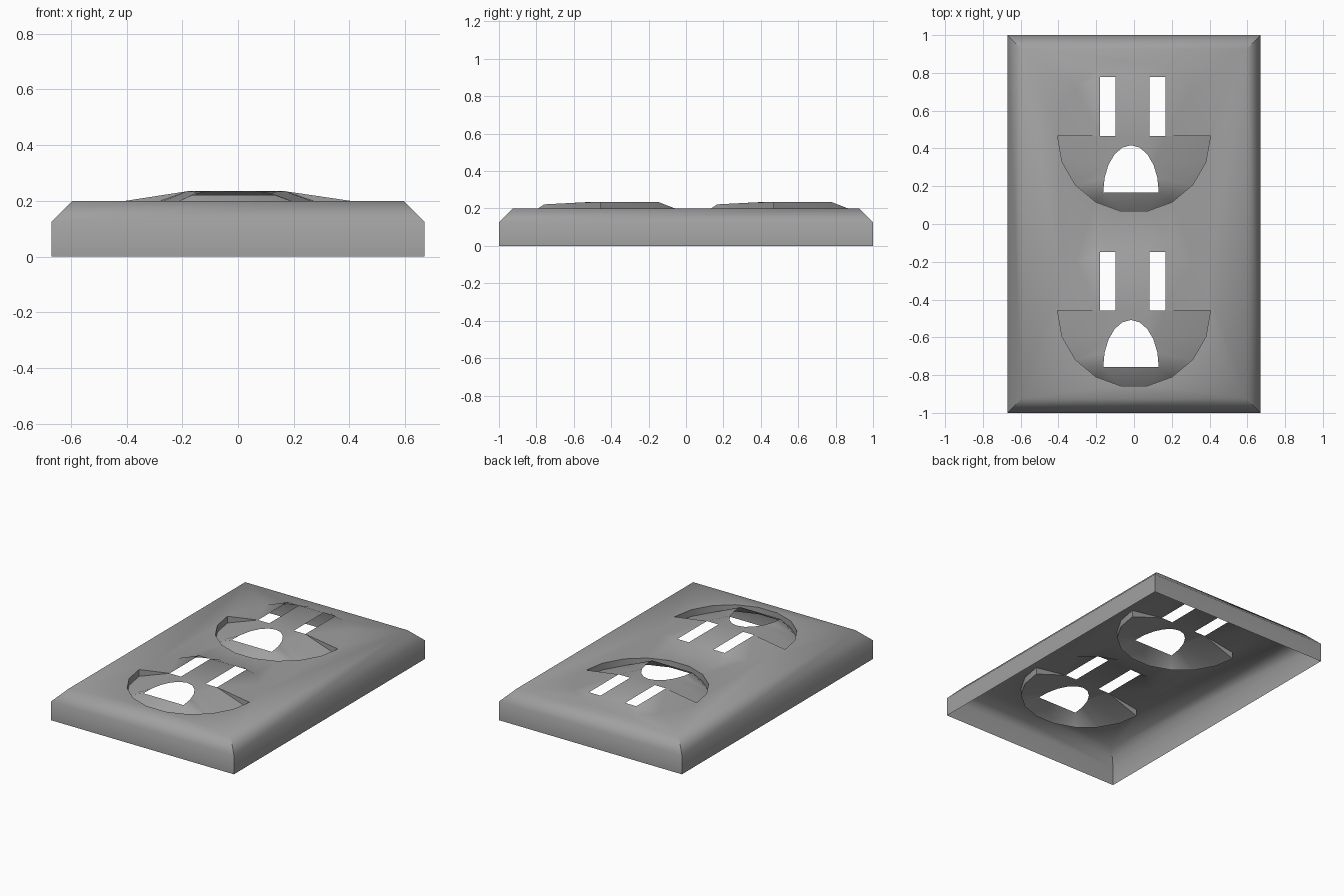
import bpy, bmesh, math
from mathutils import Vector

cube = bpy.data.objects.get("Cube")
if cube:
    bpy.data.objects.remove(cube, do_unlink=True)

HALF_X, HALF_Y, BEVEL = 0.67, 1.0, 0.075
WALL_Z, TOP_Z, FACE_Z, RECESS_Z = 0.125, 0.20, 0.235, 0.155
RADIUS, SEGMENTS = 0.405, 9
SOCKETS = (0.467, -0.458)                      # y of each socket centre
SLOTS = ((-0.18, -0.098), (0.083, 0.167))      # x range of each slot
SLOT_LEN = 0.31

grey = bpy.data.materials.new("plastic_grey")
grey.use_nodes = True
COLOR = (0.35, 0.35, 0.35, 1)
grey.diffuse_color = COLOR
grey.node_tree.nodes["Principled BSDF"].inputs["Base Color"].default_value = COLOR


def half_circle(cy, z, side):
    """Half of the socket rim; side 1 is the slot half, -1 the ground half."""
    return [Vector((RADIUS * math.cos(a), cy + side * RADIUS * math.sin(a), z))
            for a in (math.pi * i / SEGMENTS for i in range(SEGMENTS + 1))]


def fill(bm, loops):
    """Fill outlines (with holes) flat, then lift each vertex to its height."""
    verts, edges = [], []
    for loop in loops:
        ring = [bm.verts.new((p.x, p.y, 0)) for p in loop]
        edges += [bm.edges.new((ring[i - 1], ring[i])) for i in range(len(ring))]
        verts += zip(ring, loop)
    result = bmesh.ops.triangle_fill(bm, edges=edges, use_beauty=True, normal=(0, 0, 1))
    for f in result["geom"]:
        if isinstance(f, bmesh.types.BMFace):
            f.normal_update()
            if f.normal.z < 0:
                f.normal_flip()
    for v, p in verts:
        v.co.z = p.z


def strip(bm, lower, upper, closed=False):
    """Quads between two matching point rows."""
    a, b = ([bm.verts.new(p) for p in row] for row in (lower, upper))
    for i in range(0 if closed else 1, len(a)):
        bm.faces.new((a[i - 1], a[i], b[i], b[i - 1]))


def finish(bm, name):
    bmesh.ops.remove_doubles(bm, verts=bm.verts, dist=0.0005)
    mesh = bpy.data.meshes.new(name)
    bm.to_mesh(mesh)
    bm.free()
    obj = bpy.data.objects.new(name, mesh)
    mesh.materials.append(grey)
    bpy.context.collection.objects.link(obj)
    bpy.ops.object.select_all(action="DESELECT")
    obj.select_set(True)
    bpy.context.view_layer.objects.active = obj
    bpy.ops.object.shade_smooth_by_angle(angle=math.radians(60))


def rectangle(inset, z):
    x, y = HALF_X - inset, HALF_Y - inset
    return [Vector(p) for p in ((-x, -y, z), (x, -y, z), (x, y, z), (-x, y, z))]


# Cover plate: open-bottomed shell with the raised slot halves
plate = bmesh.new()
strip(plate, rectangle(0, 0), rectangle(0, WALL_Z), True)
strip(plate, rectangle(0, WALL_Z), rectangle(BEVEL, TOP_Z), True)
rims = [half_circle(cy, TOP_Z, 1) + half_circle(cy, TOP_Z, -1)[::-1][1:-1] for cy in SOCKETS]
fill(plate, [rectangle(BEVEL, TOP_Z)] + rims)
for cy in SOCKETS:
    notches = []
    for x0, x1 in SLOTS:
        notches += [Vector((x, cy + dy, FACE_Z)) for x, dy in
                    ((x0, 0), (x0, SLOT_LEN), (x1, SLOT_LEN), (x1, 0))]
    fill(plate, [half_circle(cy, TOP_Z, 1) + notches])
finish(plate, "cover_plate")

# Ground halves: sunken rim rising to an arched hole
for name, cy in zip(("back", "front"), SOCKETS):
    bm = bmesh.new()
    low, high = half_circle(cy, RECESS_Z, -1), half_circle(cy, TOP_Z, -1)
    chord = [Vector((x, cy, FACE_Z)) for pair in SLOTS for x in pair]
    base_y, base_z = cy - 0.30, 0.222
    arch = []
    for i in range(11):
        t = math.pi * i / 10
        rise = math.sin(t)
        arch.append(Vector((-0.016 + 0.147 * math.cos(t), base_y + 0.25 * rise,
                            base_z + (FACE_Z - base_z) * rise)))
    fill(bm, [low + chord, arch])
    strip(bm, high, low)
    # Small step where the sunken rim meets the slot half
    for end, inner in ((0, chord[-1]), (-1, chord[0])):
        bm.faces.new([bm.verts.new(p) for p in (low[end], high[end], inner)])
    finish(bm, name + "_ground_recess")
